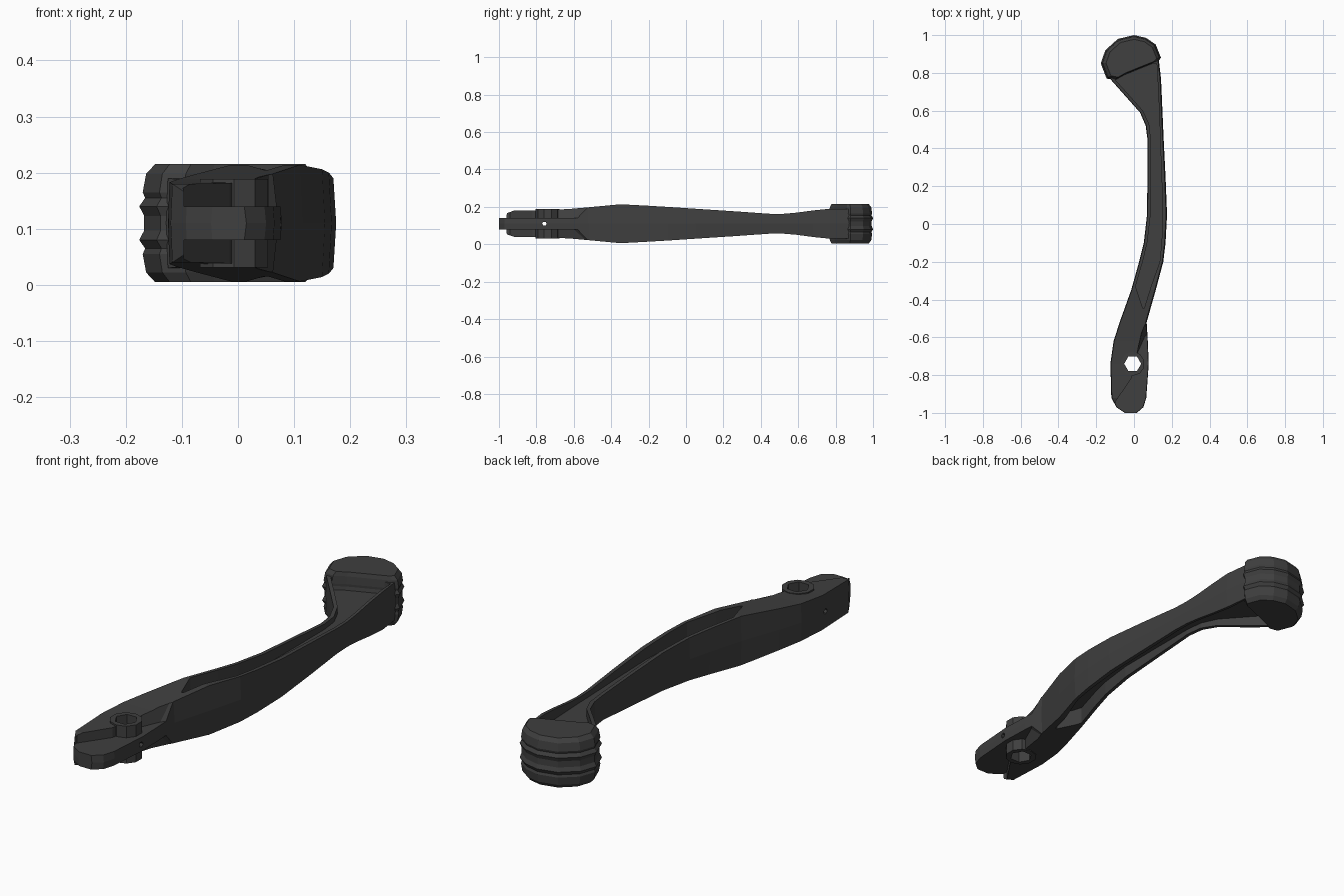
import bpy, bmesh, math
from mathutils import Matrix

if "Cube" in bpy.data.objects:
    bpy.data.objects.remove(bpy.data.objects["Cube"])

MID = 0.11  # the lever is symmetric about this height

metal = bpy.data.materials.new("dark grey")
metal.diffuse_color = (0.05, 0.05, 0.05, 1)
metal.use_nodes = True
metal.node_tree.nodes["Principled BSDF"].inputs["Base Color"].default_value = metal.diffuse_color


def finish(bm, name):
    bmesh.ops.recalc_face_normals(bm, faces=bm.faces)
    me = bpy.data.meshes.new(name)
    bm.to_mesh(me)
    bm.free()
    me.materials.append(metal)
    ob = bpy.data.objects.new(name, me)
    bpy.context.collection.objects.link(ob)
    return ob


def loft(bm, rings):
    """Skin a list of closed rings and cap both ends."""
    loops = [[bm.verts.new(p) for p in r] for r in rings]
    n = len(loops[0])
    for a, b in zip(loops, loops[1:]):
        for i in range(n):
            j = (i + 1) % n
            bm.faces.new((a[i], a[j], b[j], b[i]))
    bm.faces.new(loops[0])
    bm.faces.new(loops[-1])


def rod(name, radius, depth, sides, matrix):
    bm = bmesh.new()
    bmesh.ops.create_cone(bm, cap_ends=True, segments=sides, radius1=radius,
                          radius2=radius, depth=depth, matrix=matrix)
    return finish(bm, name)


def cut(target, cutter):
    m = target.modifiers.new("cut", 'BOOLEAN')
    m.operation, m.solver, m.object = 'DIFFERENCE', 'EXACT', cutter
    bpy.context.view_layer.objects.active = target
    bpy.ops.object.modifier_apply(modifier=m.name)


# Arm: stations of y, left x, right x, half height
stations = [
    (-1.0, -0.045, 0.01, .04), (-.97, -.09, .045, .052), (-.92, -.117, .06, .07),
    (-.74, -.122, .073, .073), (-.62, -.105, .068, .079), (-.52, -.073, .062, .088),
    (-.35, -.012, .11, .104), (-.2, .03, .15, .096), (-.1, .055, .162, .09),
    (.05, .072, .17, .08), (.25, .074, .162, .067), (.45, .074, .152, .053),
    (.52, .065, .149, .053), (.59, .035, .146, .059), (.68, -.045, .142, .071),
    (.77, -.125, .138, .08), (.88, -.12, .125, .08)]
bm = bmesh.new()
loft(bm, [[(l, y, MID - h), (r, y, MID - h), (r + .005, y, MID),
           (r, y, MID + h), (l, y, MID + h), (l - .003, y, MID)]
          for y, l, r, h in stations])
arm = finish(bm, "lever_arm")

# Long channels on top and underside, widening towards the head
channel = [(-.445, .046, .054), (-.33, .008, .09), (-.2, .046, .136), (-.1, .07, .146),
           (.05, .088, .152), (.25, .089, .146), (.45, .089, .138), (.53, .08, .136),
           (.60, .047, .133), (.69, -.033, .129), (.765, -.1, .125), (.85, -.09, .12)]
bm = bmesh.new()
for s in (1, -1):
    a, b = MID + s * .03, MID + s * .2
    loft(bm, [[(l, y, a), (r, y, a), (r, y, b), (l, y, b)] for y, l, r in channel])
channel_cutter = finish(bm, "channel_cutter")

# Lowered shelves at the pivot end, with sloping back wall
edge = [(-.09, -1.04), (-.098, -.94), (-.015, -.82), (.015, -.69), (.055, -.55),
        (.09, -.5), (.2, -.5), (.2, -1.04)]
bm = bmesh.new()
for s in (1, -1):
    low = [(x, y - (.05 if y > -.6 else 0), MID + s * .03) for x, y in edge]
    high = [(x, y + (.05 if y > -.6 else 0), MID + s * .12) for x, y in edge]
    loft(bm, [low, high])
shelf_cutter = finish(bm, "shelf_cutter")

# Pivot boss and its bores
at = Matrix.Translation((-.007, -.74, MID))
boss = rod("pivot_boss", .064, .158, 10, at)
bore = rod("bore_cutter", .045, .5, 6, at @ Matrix.Rotation(math.pi / 6, 4, 'Z'))
pin = rod("pin_cutter", .012, .6, 6,
          Matrix.Translation((0, -.757, MID)) @ Matrix.Rotation(math.pi / 2, 4, 'Y'))
cutters = [channel_cutter, shelf_cutter, bore, pin]
for c in cutters:
    cut(arm, c)
for c in (bore, pin):
    cut(boss, c)
for c in cutters:
    bpy.data.objects.remove(c)

# Rounded head with two grip ridges
outline = [(-.145, .77), (-.176, .85), (-.152, .92), (-.085, .98), (0, 1.0),
           (.065, .985), (.115, .95), (.143, .88), (.128, .862), (-.05, .79), (-.1, .762)]
levels = [(.105, .84), (.088, .93), (.055, .965), (.045, .94), (.03, 1.0), (.013, .95)]
levels += [(-z, s) for z, s in reversed(levels)]
bm = bmesh.new()
loft(bm, [[(x * s, .86 + (y - .86) * s, MID + z) for x, y in outline] for z, s in levels])
finish(bm, "lever_head")
